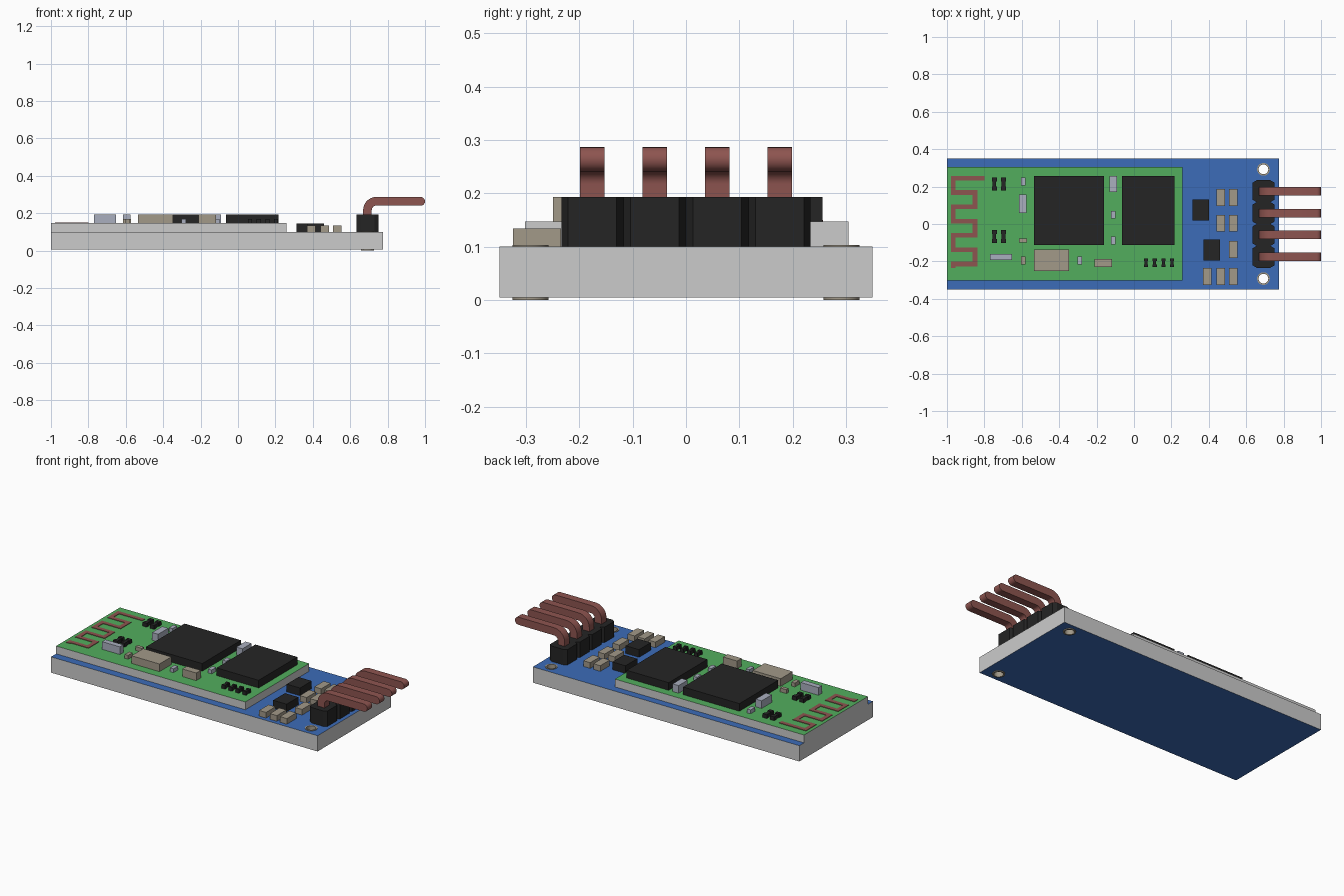
import bpy, bmesh
from math import sin, cos, pi, radians

if "Cube" in bpy.data.objects:
    bpy.data.objects.remove(bpy.data.objects["Cube"])


def mat(name, r, g, b):
    m = bpy.data.materials.new(name)
    m.diffuse_color = (r, g, b, 1)
    m.use_nodes = True
    m.node_tree.nodes["Principled BSDF"].inputs["Base Color"].default_value = m.diffuse_color
    return m


GREY = mat("board_edge", 0.6, 0.6, 0.6)
BLUE = mat("blue_mask", 0.045, 0.15, 0.48)
GREEN = mat("green_mask", 0.085, 0.42, 0.11)
BLACK = mat("black_plastic", 0.018, 0.018, 0.018)
COPPER = mat("copper", 0.27, 0.09, 0.08)
TAN = mat("tan_ceramic", 0.36, 0.32, 0.25)
SILVER = mat("silver", 0.4, 0.43, 0.52)


def finish(name, bm, *mats):
    bmesh.ops.recalc_face_normals(bm, faces=bm.faces)
    me = bpy.data.meshes.new(name)
    bm.to_mesh(me)
    bm.free()
    ob = bpy.data.objects.new(name, me)
    bpy.context.collection.objects.link(ob)
    for m in mats:
        me.materials.append(m)
    return ob


def prism(bm, pts, vec):
    """Extrude a closed outline of 3D points along vec."""
    face = bm.faces.new([bm.verts.new(p) for p in pts])
    geom = bmesh.ops.extrude_face_region(bm, geom=[face])["geom"]
    bmesh.ops.translate(bm, vec=vec, verts=[v for v in geom if isinstance(v, bmesh.types.BMVert)])


def add_box(bm, x0, x1, y0, y1, z0, z1):
    prism(bm, [(x0, y0, z0), (x1, y0, z0), (x1, y1, z0), (x0, y1, z0)], (0, 0, z1 - z0))


def box(name, material, x0, x1, y0, y1, z0, z1):
    bm = bmesh.new()
    add_box(bm, x0, x1, y0, y1, z0, z1)
    return finish(name, bm, material)


def circle(cx, cy, z, r, n=32):
    return [(cx + r * cos(2 * pi * i / n), cy + r * sin(2 * pi * i / n), z) for i in range(n)]


def smooth(ob):
    bpy.ops.object.select_all(action='DESELECT')
    ob.select_set(True)
    bpy.context.view_layer.objects.active = ob
    bpy.ops.object.shade_smooth_by_angle(angle=radians(30))


def paint_flat(ob, material):
    """Colour only the horizontal faces; the edges stay grey."""
    ob.data.materials.append(material)
    for p in ob.data.polygons:
        p.material_index = 1 if abs(p.normal.z) > 0.9 else 0


LOW, HIGH = 0.10, 0.147          # top of the two boards
HX, HY = 0.692, 0.292            # mounting hole position

# carrier board with two mounting holes
base = box("carrier_board", GREY, -1, 0.775, -0.35, 0.35, 0.005, LOW)
bm = bmesh.new()
for s in (-1, 1):
    prism(bm, circle(HX, s * HY, -0.1, 0.029), (0, 0, 0.4))
cutter = finish("hole_cutter", bm)
cutter.hide_render = True
mod = base.modifiers.new("holes", 'BOOLEAN')
mod.operation, mod.object, mod.solver = 'DIFFERENCE', cutter, 'EXACT'
bpy.context.view_layer.objects.active = base
bpy.ops.object.modifier_apply(modifier=mod.name)
bpy.data.objects.remove(cutter)
paint_flat(base, BLUE)

# plated rings lining the holes
for s in (-1, 1):
    bm = bmesh.new()
    loops = [[bm.verts.new(p) for p in circle(HX, s * HY, z, r)]
             for r, z in ((0.026, 0), (0.034, 0), (0.034, 0.005), (0.029, 0.005),
                          (0.029, LOW), (0.034, LOW), (0.034, 0.103), (0.026, 0.103))]
    for a, b in zip(loops, loops[1:] + loops[:1]):
        for i in range(32):
            j = (i + 1) % 32
            bm.faces.new((a[i], a[j], b[j], b[i]))
    smooth(finish("hole_ring", bm, TAN))

# radio board
radio = box("radio_board", GREY, -1, 0.26, -0.302, 0.305, LOW, HIGH)
paint_flat(radio, GREEN)

# meandering antenna trace
L, R, W, STEP, TOP = -0.967, -0.85, 0.0125, 0.0765, 0.245
path = [(-0.80, TOP), (L, TOP)]
for i in range(1, 7):
    y = TOP - i * STEP
    path += [(L, y), (R, y)] if i % 2 else [(R, y), (L, y)]
path.append((L, -0.235))
bm = bmesh.new()
rims = []
for i, (x, y) in enumerate(path):
    # mitred left/right offsets of a right-angled path
    d = [(b[0] - a[0], b[1] - a[1]) for a, b in zip(path[max(i - 1, 0):i + 1], path[i:i + 2])] \
        if i else [(path[1][0] - x, path[1][1] - y)]
    nx = sum(-(dy > 0) + (dy < 0) for dx, dy in d)
    ny = sum((dx > 0) - (dx < 0) for dx, dy in d)
    rims.append([bm.verts.new((x + s * W * nx, y + s * W * ny, z))
                 for s, z in ((1, HIGH), (1, 0.15), (-1, 0.15), (-1, HIGH))])
for a, b in zip(rims, rims[1:]):
    for k in range(4):
        bm.faces.new((a[k], a[(k + 1) % 4], b[(k + 1) % 4], b[k]))
bm.faces.new(rims[0])
bm.faces.new(rims[-1])
finish("antenna_trace", bm, COPPER)

# main chips on the radio board
box("processor_chip", BLACK, -0.535, -0.16, -0.112, 0.256, HIGH, 0.193)
box("memory_chip", BLACK, -0.064, 0.216, -0.112, 0.256, HIGH, 0.193)

# small silver and tan parts: x0, x1, y0, y1, top
for v in ((-0.13, -0.09, 0.17, 0.256, 0.193), (-0.123, -0.098, 0.03, 0.07, 0.17),
          (-0.123, -0.098, -0.11, -0.067, 0.17), (-0.604, -0.58, 0.205, 0.248, 0.17),
          (-0.614, -0.574, 0.06, 0.157, 0.193), (-0.77, -0.652, -0.193, -0.16, 0.193),
          (-0.301, -0.278, -0.217, -0.174, 0.17)):
    box("silver_component", SILVER, *v[:4], HIGH, v[4])
for v in ((-0.614, -0.572, -0.1, -0.078, 0.17), (-0.603, -0.58, -0.217, -0.174, 0.17),
          (-0.535, -0.348, -0.25, -0.137, 0.193), (-0.21, -0.117, -0.23, -0.187, 0.193)):
    box("tan_component", TAN, *v[:4], HIGH, v[4])


# resistors with wider end caps
def resistor(x, y, w, l):
    bm = bmesh.new()
    add_box(bm, x - w * 0.36, x + w * 0.36, y - l * 0.2, y + l * 0.2, HIGH, 0.168)
    for s in (-1, 1):
        a, b = sorted((y + s * l * 0.2, y + s * l * 0.5))
        add_box(bm, x - w / 2, x + w / 2, a, b, HIGH, 0.17)
    finish("resistor", bm, BLACK)


for x in (-0.747, -0.698):
    for y in (0.214, -0.067):
        resistor(x, y, 0.027, 0.068)
for i in range(4):
    resistor(0.064 + i * 0.0467, -0.208, 0.022, 0.046)

# regulators and capacitors on the carrier board
box("regulator_chip", BLACK, 0.312, 0.4, 0.018, 0.13, LOW, 0.146)
box("regulator_chip", BLACK, 0.371, 0.46, -0.195, -0.083, LOW, 0.146)
for x, y in ((0.463, 0.142), (0.53, 0.142), (0.463, 0.004), (0.53, 0.004),
             (0.53, -0.136), (0.391, -0.28), (0.463, -0.28), (0.53, -0.28)):
    box("capacitor", TAN, x - 0.023, x + 0.023, y - 0.045, y + 0.045, LOW, 0.134)

# header body: four blocks with chamfered corners, joined along y
PITCH = 0.117
bm = bmesh.new()
left, right = [], []
for i in range(4):
    y, h = (i - 1.5) * PITCH, PITCH / 2
    for dy, inset in ((-h, 0.022), (-h + 0.013, 0), (h - 0.013, 0), (h, 0.022)):
        if i and dy == -h:
            continue
        left.append((0.634 + inset, y + dy, LOW))
        right.append((0.751 - inset, y + dy, LOW))
prism(bm, right + left[::-1], (0, 0, 0.093))
finish("pin_header", bm, BLACK)

# bent pins: side profile with rounded bend and tip
X0, X1, Z0, Z1, RO = 0.669, 1.0, 0.18, 0.287, 0.07
T = 0.046
cx, cz = X0 + RO, Z1 - RO
prof = [(X0, Z0)]
prof += [(cx - RO * cos(a), cz + RO * sin(a)) for a in (pi / 2 * k / 8 for k in range(9))]
prof += [(X1 - T / 2 + T / 2 * sin(a), Z1 - T / 2 + T / 2 * cos(a)) for a in (pi * k / 10 for k in range(11))]
prof += [(cx - (RO - T) * cos(a), cz + (RO - T) * sin(a)) for a in (pi / 2 * k / 8 for k in range(8, -1, -1))]
prof.append((X0 + T, Z0))
for i in range(4):
    y = (i - 1.5) * PITCH
    bm = bmesh.new()
    prism(bm, [(x, y - T / 2, z) for x, z in prof], (0, T, 0))
    smooth(finish("bent_pin", bm, COPPER))
